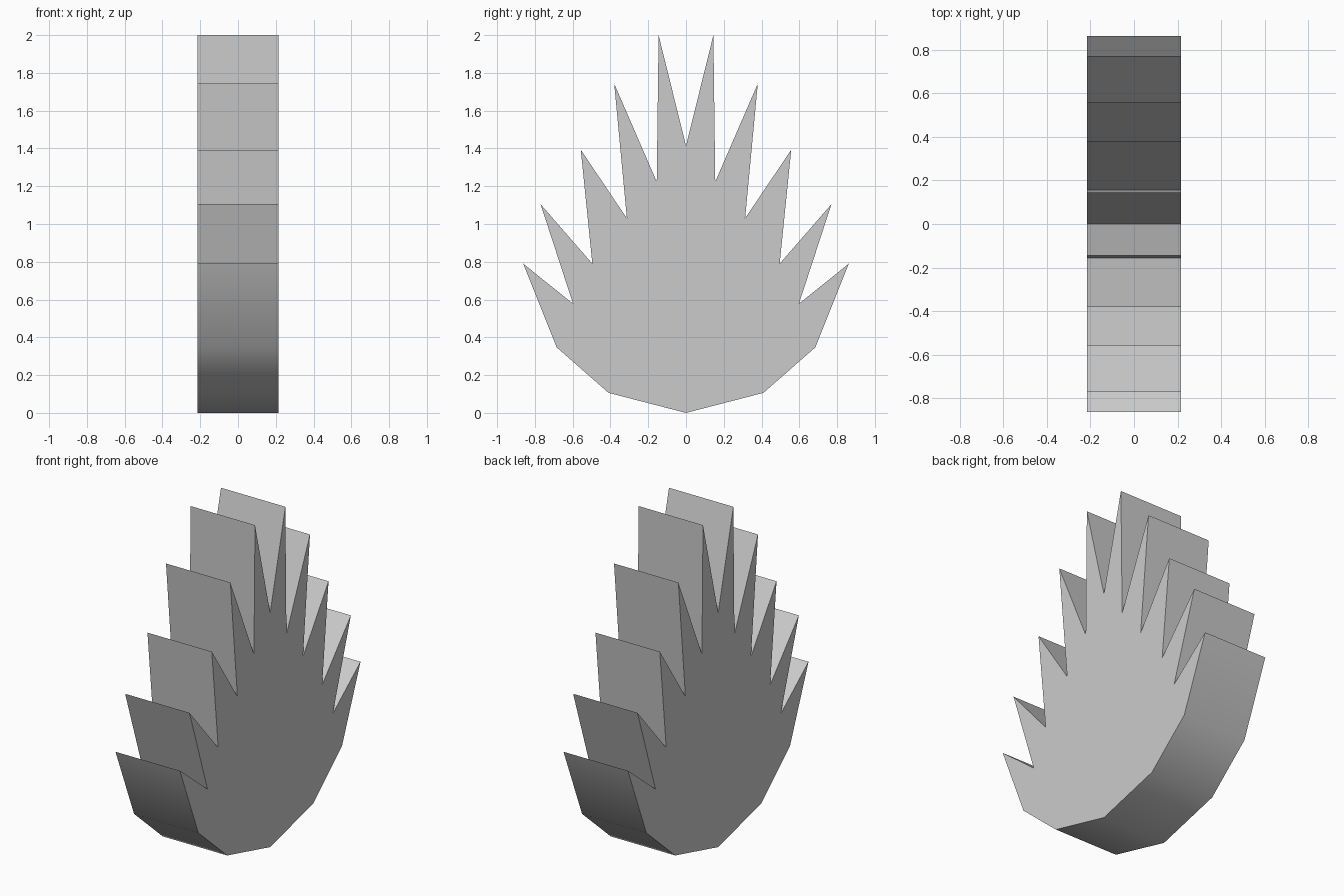
import bpy, bmesh, math

if "Cube" in bpy.data.objects:
    bpy.data.objects.remove(bpy.data.objects["Cube"])

HALF_THICKNESS = 0.215

# Right half of the outline (y, z): rounded base, then spikes up to the centre notch
half = [(0, 0), (0.41, 0.106), (0.685, 0.347), (0.862, 0.79),
        (0.598, 0.578), (0.77, 1.105), (0.496, 0.79), (0.557, 1.393),
        (0.313, 1.03), (0.38, 1.743), (0.155, 1.224), (0.145, 2.0), (0, 1.414)]
outline = half + [(-y, z) for y, z in reversed(half[1:-1])]

# Spiked leaf plate: one face extruded through its thickness
bm = bmesh.new()
face = bm.faces.new([bm.verts.new((-HALF_THICKNESS, y, z)) for y, z in outline])
result = bmesh.ops.extrude_face_region(bm, geom=[face], use_keep_orig=True)
moved = [g for g in result["geom"] if isinstance(g, bmesh.types.BMVert)]
bmesh.ops.translate(bm, verts=moved, vec=(2 * HALF_THICKNESS, 0, 0))
bmesh.ops.recalc_face_normals(bm, faces=bm.faces)

mesh = bpy.data.meshes.new("spiked_leaf")
bm.to_mesh(mesh)
bm.free()
leaf = bpy.data.objects.new("spiked_leaf", mesh)
bpy.context.collection.objects.link(leaf)

# Smooth base curve, sharp spikes
bpy.context.view_layer.objects.active = leaf
leaf.select_set(True)
bpy.ops.object.shade_smooth_by_angle(angle=math.radians(30))
